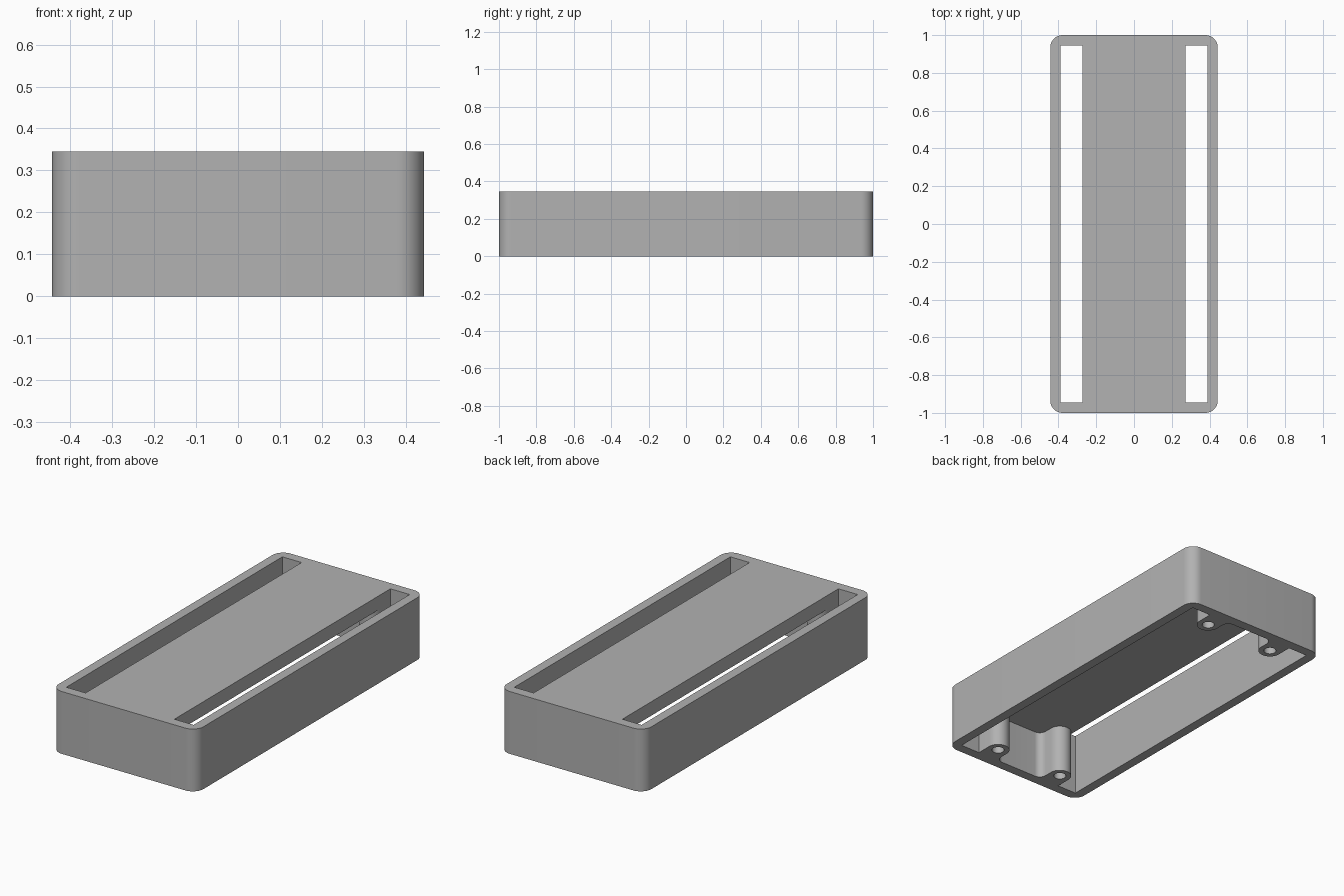
import bpy
import bmesh
from math import sin, cos, pi

if "Cube" in bpy.data.objects:
    bpy.data.objects.remove(bpy.data.objects["Cube"], do_unlink=True)

HALF_X, HALF_Y, HEIGHT = 0.443, 1.0, 0.345
IN_X, IN_Y = 0.39, 0.945       # inside faces of the walls
CORNER = 0.065
PLATE_Z = HEIGHT - 0.077       # underside of the top plate
SLOT_X = 0.272                 # inner edge of the slots
BOSS_X, BOSS_Y, BOSS_R = 0.212, 0.86, 0.06
FILLET = 0.04

grey = bpy.data.materials.new("plain_grey")
grey.use_nodes = True
colour = (0.445, 0.445, 0.445, 1)
grey.diffuse_color = colour
grey.node_tree.nodes["Principled BSDF"].inputs["Base Color"].default_value = colour


def arc(cx, cy, r, start, end, steps=12):
    """Points along an arc, angles in half turns."""
    return [(cx + r * cos(pi * (start + (end - start) * i / steps)),
             cy + r * sin(pi * (start + (end - start) * i / steps)))
            for i in range(steps + 1)]


def four_way(quarter):
    """Mirror an anticlockwise +x +y outline into a closed loop."""
    half = quarter + [(-x, y) for x, y in reversed(quarter)]
    return half + [(-x, -y) for x, y in half]


def prism(name, outline, z0, z1):
    bm = bmesh.new()
    face = bm.faces.new([bm.verts.new((x, y, z0)) for x, y in outline])
    ext = bmesh.ops.extrude_face_region(bm, geom=[face])
    top = [v for v in ext["geom"] if isinstance(v, bmesh.types.BMVert)]
    bmesh.ops.translate(bm, verts=top, vec=(0, 0, z1 - z0))
    bmesh.ops.recalc_face_normals(bm, faces=bm.faces)
    mesh = bpy.data.meshes.new(name)
    bm.to_mesh(mesh)
    bm.free()
    mesh.materials.append(grey)
    obj = bpy.data.objects.new(name, mesh)
    bpy.context.collection.objects.link(obj)
    return obj


# Rounded outer block
case = prism("case_body",
             four_way(arc(HALF_X - CORNER, HALF_Y - CORNER, CORNER, 0, 0.5)), 0, HEIGHT)

# Open cavity underneath, leaving four screw bosses joined to the end walls
boss_side = [(IN_X, IN_Y), (BOSS_X + BOSS_R, IN_Y)]
boss_side += arc(BOSS_X, BOSS_Y, BOSS_R, 0, -1, 20)
boss_side += arc(BOSS_X - BOSS_R - FILLET, IN_Y - FILLET, FILLET, 0, 0.5)
cutters = [prism("cavity_cutter", four_way(boss_side), -0.1, PLATE_Z)]

# Long slots through the top plate, and blind screw holes
for sx in (-1, 1):
    slot = [(sx * x, y) for x, y in
            ((SLOT_X, -IN_Y), (IN_X, -IN_Y), (IN_X, IN_Y), (SLOT_X, IN_Y))]
    cutters.append(prism("slot_cutter", slot, PLATE_Z - 0.05, HEIGHT + 0.1))
    for sy in (-1, 1):
        circle = arc(sx * BOSS_X, sy * BOSS_Y, 0.032, 0, 2, 32)[:-1]
        cutters.append(prism("screw_hole_cutter", circle, -0.1, 0.24))

bpy.context.view_layer.objects.active = case
for cutter in cutters:
    mod = case.modifiers.new("cut", "BOOLEAN")
    mod.operation = "DIFFERENCE"
    mod.solver = "EXACT"
    mod.object = cutter
    bpy.ops.object.modifier_apply(modifier=mod.name)
for cutter in cutters:
    bpy.data.objects.remove(cutter, do_unlink=True)

bpy.ops.object.select_all(action="DESELECT")
case.select_set(True)
bpy.ops.object.shade_smooth_by_angle(angle=pi / 6)
